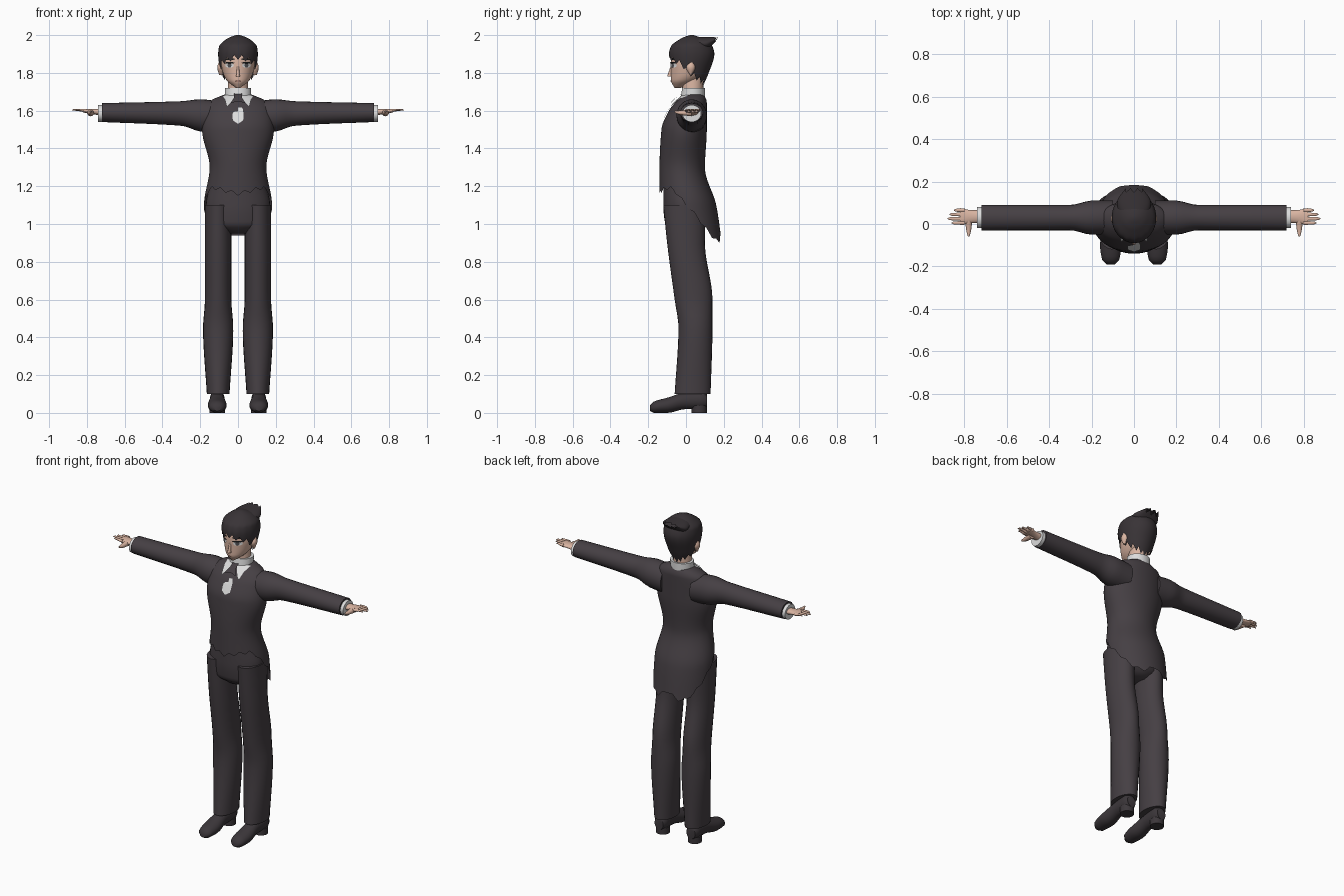
import bpy, bmesh, math

if "Cube" in bpy.data.objects:
    bpy.data.objects.remove(bpy.data.objects["Cube"])


def material(name, *rgb):
    mat = bpy.data.materials.new(name)
    mat.use_nodes = True
    mat.diffuse_color = (*rgb, 1)
    mat.node_tree.nodes["Principled BSDF"].inputs["Base Color"].default_value = (*rgb, 1)
    return mat


cloth = material("charcoal cloth", .06, .05, .057)
hair_mat = material("dark hair", .04, .033, .037)
leather = material("shoe leather", .045, .038, .043)
skin = material("skin", .7, .46, .36)
white = material("white linen", .72, .72, .72)
black = material("lash black", .01, .01, .01)
iris = material("iris grey", .09, .09, .1)
lip = material("lip line", .3, .13, .1)


def at(rows, t):
    """Smooth monotone interpolation of rows (t, a, b, ...)."""
    rows = sorted(rows)
    t = min(max(t, rows[0][0]), rows[-1][0])
    last = len(rows) - 2
    i = next(k for k in range(last + 1) if t <= rows[k + 1][0])
    span = rows[i + 1][0] - rows[i][0]
    u = (t - rows[i][0]) / span

    def slope(k, column):
        return (rows[k + 1][column] - rows[k][column]) / (rows[k + 1][0] - rows[k][0])

    def tangent(k, column):
        before, after = slope(max(k - 1, 0), column), slope(min(k, last), column)
        return 2 * before * after / (before + after) if before * after > 0 else 0

    def value(column):
        start, end = rows[i][column], rows[i + 1][column]
        bend = (1 - u) * tangent(i, column) - u * tangent(i + 1, column)
        return start + (end - start) * u * u * (3 - 2 * u) + span * u * (1 - u) * bend

    return [value(column) for column in range(1, len(rows[0]))]


def finish(name, bm, mat, mirror):
    mesh = bpy.data.meshes.new(name)
    bm.to_mesh(mesh)
    bm.free()
    mesh.materials.append(mat)
    part = bpy.data.objects.new(name, mesh)
    bpy.context.collection.objects.link(part)
    bpy.ops.object.select_all(action='DESELECT')
    part.select_set(True)
    bpy.context.view_layer.objects.active = part
    bpy.ops.object.shade_smooth_by_angle(angle=math.radians(50))
    if mirror:
        part.modifiers.new("Mirror", 'MIRROR')


def loft(name, mat, rows, axis='z', middle=0, steps=16, sides=24, hem=None, teeth=0, mirror=False):
    """Oval sections (position, half width, low edge, high edge) along an axis.
    The hem sets the open end by angle, from front (0) to back (1)."""
    bm = bmesh.new()
    rings = []
    for k in range(steps + 1):
        ring = []
        for i in range(sides):
            turn = 2 * math.pi * i / sides
            end = rows[-1][0]
            if hem:
                end = at(hem, min(i, sides - i) * 2 / sides)[0] - teeth * abs(i % 4 - 2) / 2
            t = rows[0][0] + (end - rows[0][0]) * k / steps
            width, low, high = at(rows, t)
            a = middle + width * math.sin(turn)
            b = (low + high) / 2 - (high - low) / 2 * math.cos(turn)
            ring.append(bm.verts.new({'x': (t, a, b), 'y': (a, t, b), 'z': (a, b, t)}[axis]))
        rings.append(ring)
    for upper, lower in zip(rings, rings[1:]):
        for i in range(sides):
            j = (i + 1) % sides
            bm.faces.new((upper[i], upper[j], lower[j], lower[i]))
    bm.faces.new(rings[0])
    if not hem:
        bm.faces.new(rings[-1])
    bmesh.ops.recalc_face_normals(bm, faces=bm.faces)
    finish(name, bm, mat, mirror)


def plate(name, mat, surface, points, lift, mirror=False):
    """Thin patch of (x, z) points laid on the front of a loft, fanned from its centre."""
    bm = bmesh.new()
    count = len(points)
    centre = [sum(p[c] for p in points) / count for c in (0, 1)]
    verts = []
    for x, z in [centre, *points]:
        width, front, back = at(surface, z)
        bulge = math.sqrt(max(0, 1 - (x / width) ** 2))
        y = (front + back) / 2 - (back - front) / 2 * bulge - lift
        verts.append(bm.verts.new((x, y, z)))
    for i in range(count):
        bm.faces.new((verts[0], verts[i + 1], verts[(i + 1) % count + 1]))
    finish(name, bm, mat, mirror)


def oval(x, z, width, height, count=12):
    turns = [2 * math.pi * i / count for i in range(count)]
    return [(x + width * math.cos(a), z + height * math.sin(a)) for a in turns]


# Jacket with cutaway front and twin tails
coat = [(1.69, .06, 0, .09), (1.65, .15, -.05, .11), (1.6, .18, -.09, .11), (1.5, .19, -.13, .11),
        (1.3, .15, -.14, .1), (1.1, .18, -.14, .16), (.9, .18, -.14, .19)]
loft("jacket", cloth, coat, steps=44, sides=64, teeth=.02,
     hem=[(0, 1.17), (.3, 1.2), (.5, 1.1), (.85, .92), (1, .96)])
loft("sleeve", cloth, [(.1, .08, 1.48, 1.65), (.2, .08, 1.49, 1.66), (.3, .06, 1.52, 1.65),
                       (.72, .06, 1.54, 1.64)], axis='x', middle=.03, steps=24, mirror=True)

# Trousers
loft("hips", cloth, [(1.2, .15, -.12, .09), (1.1, .17, -.12, .1), (1, .17, -.11, .1),
                     (.95, .06, -.06, .06)], sides=32)
loft("trouser_leg", cloth, [(1.1, .07, -.12, .1), (.9, .07, -.1, .1), (.6, .07, -.06, .14),
                            (.45, .08, -.04, .14), (.1, .06, -.06, .13)],
     middle=.105, steps=24, mirror=True)

# Shoes
loft("shoe", leather, [(-.19, .02, .01, .04), (-.17, .04, 0, .06), (-.1, .05, 0, .08),
                       (0, .04, .02, .11), (.1, .04, .02, .12), (.11, .03, .03, .1)],
     axis='y', middle=.11, mirror=True)
loft("shoe_heel", leather, [(.04, .04, .03, .11), (0, .04, .03, .11)], middle=.11, steps=1, mirror=True)

# Shirt cuffs and hands
loft("shirt_cuff", white, [(.7, .05, 1.54, 1.63), (.74, .05, 1.54, 1.63)],
     axis='x', middle=.03, steps=1, mirror=True)
loft("palm", skin, [(.72, .03, 1.57, 1.61), (.76, .03, 1.58, 1.61), (.82, .04, 1.59, 1.61)],
     axis='x', middle=.035, steps=8, mirror=True)
for finger, y, tip in (("index", .005, .86), ("middle", .025, .88), ("ring", .045, .87), ("little", .065, .85)):
    loft(finger + "_finger", skin, [(.8, .01, 1.59, 1.61), (tip - .01, .007, 1.6, 1.61), (tip, .002, 1.6, 1.6)],
         axis='x', middle=y, steps=8, sides=10, mirror=True)
loft("thumb", skin, [(.03, .02, 1.57, 1.61), (-.04, .01, 1.58, 1.6), (-.06, .003, 1.59, 1.6)],
     axis='y', middle=.78, steps=8, sides=10, mirror=True)

# Head and neck
head = [(1.72, .01, -.06, -.03), (1.76, .06, -.08, .06), (1.8, .08, -.08, .11), (1.85, .09, -.08, .13),
        (1.95, .08, -.06, .12), (1.98, .03, 0, .07)]
loft("head", skin, head, steps=28, sides=32)
loft("neck", skin, [(1.64, .06, -.02, .09), (1.78, .05, -.02, .09)])
loft("ear", skin, [(1.79, .01, .02, .03), (1.83, .02, 0, .05), (1.86, .01, .02, .04)],
     middle=.09, steps=8, sides=12, mirror=True)
loft("nose", skin, [(1.78, .01, -.1, -.07), (1.84, .005, -.08, -.07)], steps=8, sides=12)

# Painted face
plate("eye_white", white, head, oval(.045, 1.84, .023, .013), .005, True)
plate("eye_iris", iris, head, oval(.045, 1.84, .01, .013), .006, True)
plate("upper_lash", black, head, oval(.045, 1.853, .027, .005), .007, True)
plate("eyebrow", black, head, oval(.045, 1.873, .03, .005), .005, True)
plate("mouth", lip, head, oval(0, 1.757, .02, .002), .005)

# Hair cap with ragged fringe, and swept-back crest
loft("hair", hair_mat, [(2, .01, .02, .04), (1.99, .04, -.01, .07), (1.98, .06, -.03, .1), (1.94, .1, -.08, .14),
                        (1.9, .105, -.09, .15), (1.8, .09, -.07, .12), (1.73, .06, -.03, .09)],
     steps=28, sides=64, teeth=.03, hem=[(0, 1.9), (.3, 1.87), (.5, 1.81), (1, 1.74)])
loft("hair_crest", hair_mat, [(0, .05, 1.92, 1.99), (.1, .08, 1.92, 1.99), (.17, .04, 1.98, 1.99)],
     axis='y', sides=32, teeth=.02, hem=[(0, .17), (1, .17)])

# Shirt collar and neckwear
loft("collar_band", white, [(1.72, .07, -.02, .1), (1.66, .07, -.03, .1)],
     steps=4, sides=32, teeth=.01, hem=[(0, 1.67), (1, 1.67)])
plate("collar_point", white, coat, [(.01, 1.68), (.04, 1.64), (.06, 1.62), (.07, 1.66), (.08, 1.68),
                                    (.03, 1.69)], .012, True)
plate("necktie_knot", cloth, coat, [(-.02, 1.69), (-.02, 1.67), (-.04, 1.64), (0, 1.65), (.04, 1.64),
                                    (.02, 1.67), (.02, 1.69)], .025)
plate("necktie", white, coat, [(-.03, 1.59), (-.03, 1.55), (0, 1.53), (.03, 1.55), (.03, 1.6),
                               (.02, 1.62), (0, 1.62), (0, 1.6)], .008)
